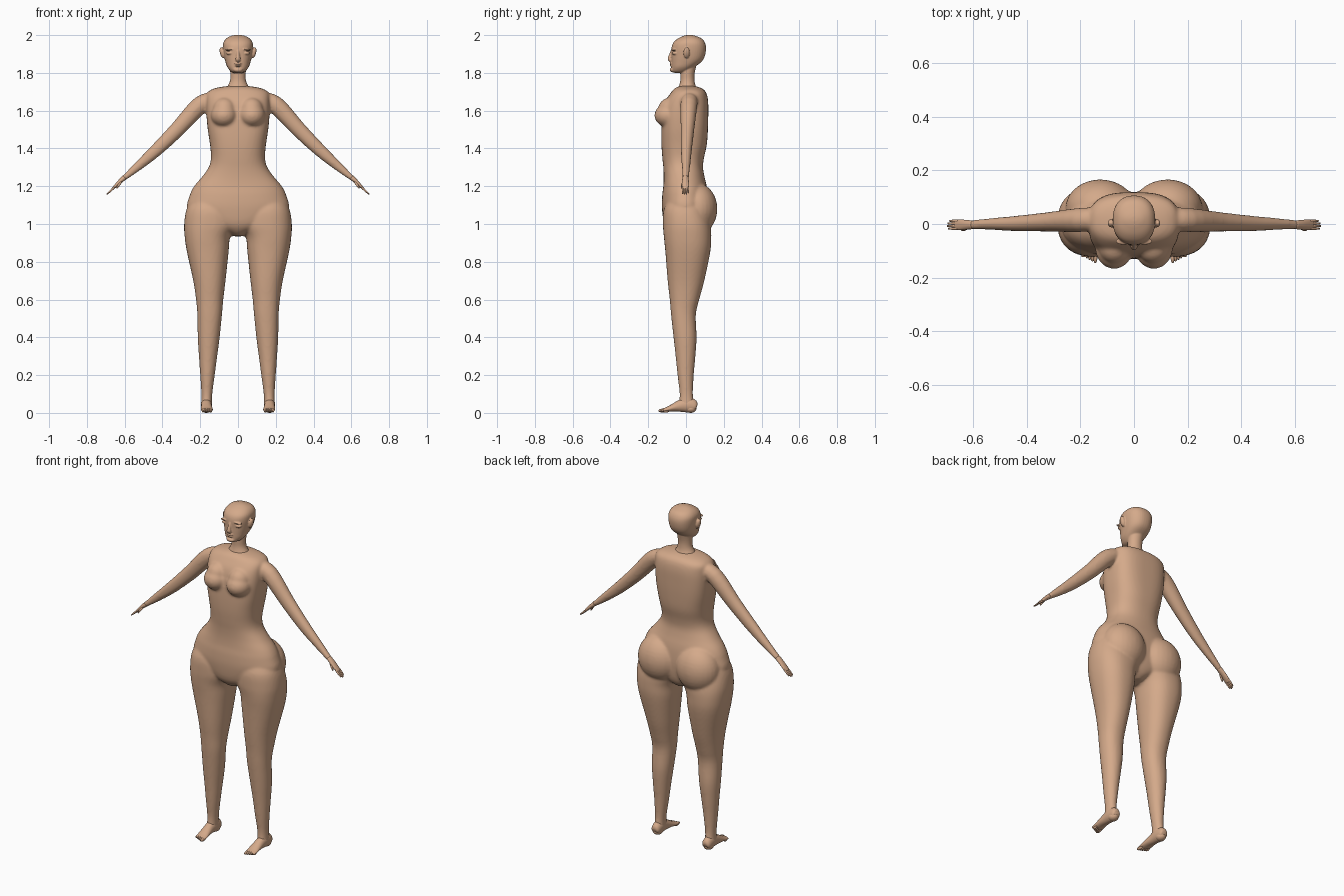
import bpy, bmesh, math
from mathutils import Vector, Matrix

skin = bpy.data.materials.new("skin")
skin.diffuse_color = (0.66, 0.40, 0.255, 1)


def smooth_rows(rows, steps):
    """Catmull-Rom interpolation through rows of numbers."""
    out = []
    for i in range(len(rows) - 1):
        p = [rows[max(i - 1, 0)], rows[i], rows[i + 1], rows[min(i + 2, len(rows) - 1)]]
        for k in range(steps):
            t = k / steps
            out.append([0.5 * (2 * b + (c - a) * t + (2 * a - 5 * b + 4 * c - d) * t * t
                               + (3 * b - a - 3 * c + d) * t ** 3) for a, b, c, d in zip(*p)])
    return out + [list(rows[-1])]


def skin_rings(bm, rings):
    """Closed tube through rings of points."""
    vs = [[bm.verts.new(p) for p in r] for r in rings]
    n = len(vs[0])
    for a, b in zip(vs, vs[1:]):
        for i in range(n):
            bm.faces.new((a[i], a[(i + 1) % n], b[(i + 1) % n], b[i]))
    bm.faces.new(vs[0][::-1])
    bm.faces.new(vs[-1])


def oval(c, u, v, n, count):
    pts = []
    for i in range(count):
        a = 2 * math.pi * i / count
        ca, sa = math.cos(a), math.sin(a)
        pts.append(c + u * math.copysign(abs(ca) ** (2 / n), ca)
                   + v * math.copysign(abs(sa) ** (2 / n), sa))
    return pts


def stack(bm, rows, side=1, steps=4, count=40):
    """Rows: z, inner x, outer x, front y, back y, squareness."""
    rings = []
    for z, x0, x1, y0, y1, n in smooth_rows(rows, steps):
        c = Vector((side * (x0 + x1) / 2, (y0 + y1) / 2, z))
        rings.append(oval(c, Vector(((x1 - x0) / 2, 0, 0)), Vector((0, (y1 - y0) / 2, 0)), n, count))
    skin_rings(bm, rings)


def limb(bm, rows, side=1, steps=4, count=20, flat=Vector((0, 1, 0))):
    """Rows: x, y, z, radius across, radius along flat direction."""
    rows = smooth_rows(rows, steps)
    rings = []
    for i, r in enumerate(rows):
        a, b = rows[max(i - 1, 0)], rows[min(i + 1, len(rows) - 1)]
        d = Vector(b[:3]) - Vector(a[:3])
        u = d.cross(flat).normalized()
        rings.append([Vector((side * p.x, p.y, p.z))
                      for p in oval(Vector(r[:3]), u * r[3], flat * r[4], 2, count)])
    skin_rings(bm, rings)


def ball(bm, c, r, side=1, tilt=0):
    m = (Matrix.Translation((side * c[0], c[1], c[2])) @ Matrix.Rotation(side * tilt, 4, 'Y')
         @ Matrix.Diagonal((*r, 1)))
    bmesh.ops.create_uvsphere(bm, u_segments=28, v_segments=18, radius=1, matrix=m)


def finish(bm, name, voxel=0, smooth=0):
    bmesh.ops.recalc_face_normals(bm, faces=bm.faces)
    me = bpy.data.meshes.new(name)
    for f in bm.faces:
        f.smooth = True
    bm.to_mesh(me)
    bm.free()
    me.materials.append(skin)
    ob = bpy.data.objects.new(name, me)
    bpy.context.collection.objects.link(ob)
    if voxel:
        m = ob.modifiers.new("fuse", 'REMESH')
        m.mode, m.voxel_size, m.use_smooth_shade = 'VOXEL', voxel, True
        s = ob.modifiers.new("soften", 'SMOOTH')
        s.factor, s.iterations = 0.5, smooth


# torso, arms and legs fused into one body
body = bmesh.new()
torso = [(0.935, .025, -.05, .05, 2), (0.955, .07, -.085, .085, 2), (1.0, .2, -.115, .11, 2.1),
         (1.08, .268, -.127, .12, 2.2), (1.15, .256, -.126, .117, 2.2), (1.2, .232, -.12, .11, 2.2),
         (1.25, .19, -.118, .098, 2.2), (1.3, .155, -.12, .09, 2.3), (1.35, .143, -.125, .095, 2.4),
         (1.42, .148, -.13, .11, 2.6), (1.5, .16, -.13, .116, 2.8), (1.58, .167, -.125, .118, 2.9),
         (1.65, .168, -.108, .117, 2.8), (1.695, .162, -.08, .107, 2.6), (1.718, .125, -.06, .085, 2.3),
         (1.73, .06, -.035, .05, 2)]
stack(body, [(z, -w, w, f, b, n) for z, w, f, b, n in torso], count=64)
leg = [(1.15, .08, .235, -.08, .09, 2), (1.08, .02, .272, -.117, .11, 2.2), (1.0, .012, .285, -.122, .13, 2.3),
       (.93, .042, .282, -.117, .134, 2.3), (.85, .05, .27, -.109, .128, 2.3), (.7, .066, .237, -.097, .097, 2.2),
       (.6, .078, .222, -.086, .07, 2.2), (.52, .085, .215, -.079, .052, 2.2), (.4, .097, .213, -.066, .056, 2.1),
       (.3, .11, .207, -.055, .05, 2), (.2, .123, .2, -.045, .041, 2), (.1, .136, .194, -.034, .037, 2),
       (.04, .138, .196, -.04, .045, 2)]
arm = [(.12, .02, 1.665, .035, .04), (.2, .015, 1.63, .047, .045), (.32, .008, 1.502, .041, .036),
       (.434, .002, 1.39, .034, .029), (.53, 0, 1.305, .024, .022), (.61, -.003, 1.238, .013, .017)]
for s in (1, -1):
    stack(body, leg, s)
    limb(body, arm, s, count=28)
    ball(body, (.125, .06, 1.08), (.13, .106, .135), s)              # buttock
    ball(body, (.074, -.09, 1.575), (.07, .077, .064), s)            # breast
    ball(body, (.072, -.082, 1.608), (.062, .065, .062), s)          # upper breast
finish(body, "body", 0.0075, 6)

# head with neck, ears and face relief
head = bmesh.new()
skull = [(1.8, .02, -.06, -.01, 2), (1.808, .038, -.077, .02, 2), (1.83, .056, -.077, .045, 2.2),
         (1.86, .067, -.077, .083, 2.3), (1.89, .074, -.077, .1, 2.3), (1.93, .079, -.077, .106, 2.3),
         (1.96, .077, -.067, .1, 2.3), (1.982, .062, -.043, .083, 2.2), (1.996, .036, -.012, .05, 2),
         (2.001, .012, .01, .028, 2)]
neck = [(1.7, .08, -.05, .07, 2), (1.73, .055, -.037, .052, 2), (1.76, .042, -.03, .045, 2),
        (1.8, .041, -.03, .046, 2), (1.86, .045, -.03, .06, 2)]
for rows in (skull, neck):
    stack(head, [(z, -w, w, f, b, n) for z, w, f, b, n in rows])
limb(head, [(0, -.072, 1.918, .008, .008), (0, -.08, 1.895, .01, .009), (0, -.086, 1.873, .011, .013),
            (0, -.078, 1.864, .008, .012)], flat=Vector((1, 0, 0)))   # nose
ball(head, (0, -.076, 1.85), (.021, .011, .005))                     # upper lip
ball(head, (0, -.076, 1.839), (.018, .011, .005))                    # lower lip
ball(head, (0, -.07, 1.816), (.025, .016, .013))                     # chin
for s in (1, -1):
    ball(head, (.083, .003, 1.907), (.013, .016, .03), s, .25)       # ear
    ball(head, (.04, -.064, 1.924), (.028, .014, .005), s, .12)      # brow
    ball(head, (.042, -.058, 1.904), (.02, .016, .009), s)           # eye
finish(head, "head", 0.0035, 2)

# feet and hands, mirrored
for s, label in ((1, "left"), (-1, "right")):
    foot = bmesh.new()
    sole = [(.167, .056, .03, .012, .018), (.167, .045, .034, .032, .026), (.167, .01, .042, .04, .029),
            (.167, -.03, .037, .032, .028), (.166, -.07, .027, .02, .03), (.165, -.1, .018, .013, .032),
            (.165, -.122, .014, .01, .03)]
    limb(foot, sole, s, count=24, flat=Vector((1, 0, 0)))
    for i in range(5):
        ball(foot, (.144 + i * .0105, -.122 + i * .004, .012), (.008 - i * .0006, .024 - i * .0018, .0105), s)
    ball(foot, (.167, .025, .022), (.027, .03, .022), s)             # heel
    finish(foot, label + "_foot")

    hand = bmesh.new()
    limb(hand, [(.6, -.003, 1.247, .014, .016), (.625, -.003, 1.225, .011, .018),
                (.65, -.003, 1.2, .008, .02), (.665, -.003, 1.184, .006, .017)], s)
    for i in range(4):
        y = -.017 + i * .0095
        k = (.9, 1, .96, .8)[i]
        limb(hand, [(.655, y, 1.195, .005, .005), (.655 + .022 * k, y, 1.195 - .022 * k, .005, .005),
                    (.655 + .04 * k, y, 1.195 - .038 * k, .003, .003)], s, count=10)
    limb(hand, [(.618, -.012, 1.226, .007, .007), (.632, -.02, 1.205, .006, .006),
                (.642, -.022, 1.188, .003, .003)], s, count=10)      # thumb
    finish(hand, label + "_hand")
